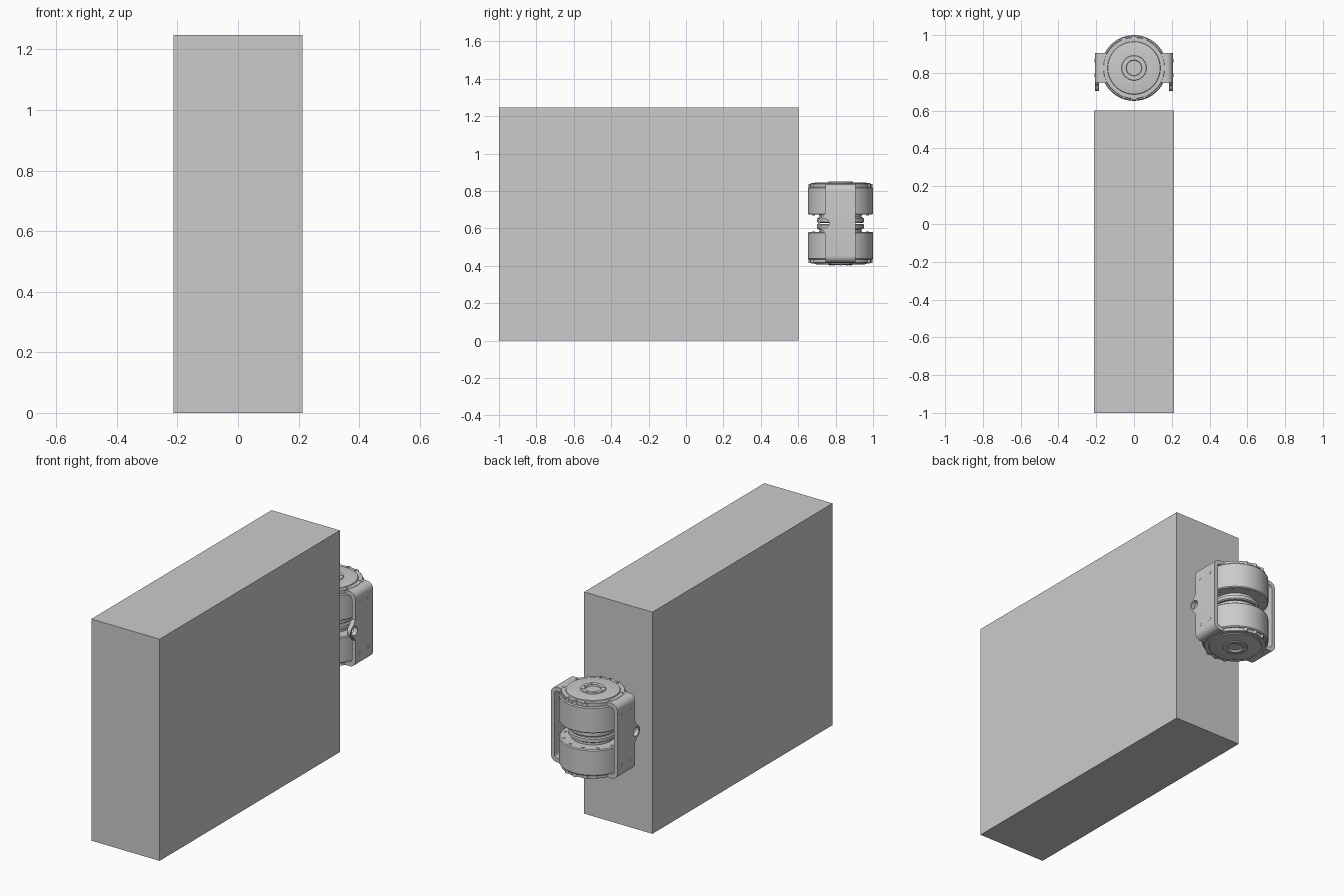
import bpy, bmesh
from math import sin, cos, pi, radians
from mathutils import Matrix, Vector

if "Cube" in bpy.data.objects:
    bpy.data.objects.remove(bpy.data.objects["Cube"])

CY, CZ = 0.826, 0.627            # centre of the actuator
CENTRE = Vector((0, CY, CZ))


def finish(bm, name, smooth=True):
    bmesh.ops.remove_doubles(bm, verts=bm.verts, dist=1e-6)
    bmesh.ops.recalc_face_normals(bm, faces=bm.faces)
    me = bpy.data.meshes.new(name)
    bm.to_mesh(me)
    bm.free()
    ob = bpy.data.objects.new(name, me)
    bpy.context.collection.objects.link(ob)
    bpy.context.view_layer.objects.active = ob
    for o in bpy.context.selected_objects:
        o.select_set(False)
    ob.select_set(True)
    if smooth:
        bpy.ops.object.shade_smooth_by_angle(angle=radians(30))
    return ob


def lathe(name, profile, flip):
    """Spin an (r, z) profile about z; flip turns it upside down."""
    bm = bmesh.new()
    vs = [bm.verts.new((r, 0, z)) for r, z in profile]
    es = [bm.edges.new(p) for p in zip(vs, vs[1:])]
    bmesh.ops.spin(bm, geom=vs + es, cent=(0, 0, 0), axis=(0, 0, 1),
                   angle=2 * pi, steps=64, use_merge=True)
    ob = finish(bm, name)
    ob.location = CENTRE
    ob.rotation_euler.x = pi if flip else 0
    return ob


def rod(bm, p, r, length, axis='Z', seg=16):
    """Capped cylinder centred on p."""
    rot = Matrix.Rotation(pi / 2, 4, 'Y') if axis == 'X' else Matrix()
    bmesh.ops.create_cone(bm, cap_ends=True, segments=seg, radius1=r, radius2=r,
                          depth=length, matrix=Matrix.Translation(p) @ rot)


def prism(bm, pts, offset):
    """Extrude a closed outline of 3D points."""
    f = bm.faces.new([bm.verts.new(p) for p in pts])
    g = bmesh.ops.extrude_face_region(bm, geom=[f])['geom']
    bmesh.ops.translate(bm, vec=offset,
                        verts=[v for v in g if isinstance(v, bmesh.types.BMVert)])


def rounded_rect(hx, hz, r, n=8):
    out = []
    for q, (sx, sz) in enumerate(((1, 1), (-1, 1), (-1, -1), (1, -1))):
        for i in range(n + 1):
            a = (q + i / n) * pi / 2
            out.append((sx * (hx - r) + r * cos(a), sz * (hz - r) + r * sin(a)))
    return out


# Large solid block
bm = bmesh.new()
bmesh.ops.create_cube(bm, size=1, matrix=Matrix.Translation((0, -0.199, 0.6235))
                      @ Matrix.Diagonal((0.425, 1.602, 1.247, 1)))
finish(bm, "main_block", False)

# Motor drums with stepped waist, and end caps
drum = [(0, .003), (.12, .003), (.126, .008), (.126, .026), (.112, .034), (.112, .046),
        (.169, .046), (.174, .051), (.174, .188), (.169, .194), (0, .194)]
cap = [(0, .19), (.163, .19), (.163, .21), (.161, .212), (.14, .212), (.138, .217),
       (.13, .219), (.066, .219), (.064, .223), (.042, .223), (.04, .214), (0, .214)]
for side, flip in (("upper", False), ("lower", True)):
    lathe(side + "_drum", drum, flip)
    lathe(side + "_end_cap", cap, flip)

# Bracket: rounded frame wrapped around both ends of the drums
bm = bmesh.new()
outer = rounded_rect(.207, .2105, .036)
inner = rounded_rect(.185, .1885, .018)
rings = [[bm.verts.new((x, y, z)) for x, z in loop]
         for loop, y in ((outer, -.079), (outer, .079), (inner, .079), (inner, -.079))]
n = len(outer)
for a in range(4):
    A, B = rings[a], rings[(a + 1) % 4]
    for i in range(n):
        j = (i + 1) % n
        bm.faces.new((A[i], A[j], B[j], B[i]))
bracket = finish(bm, "bracket_frame", False)
bracket.location = CENTRE

# Pivot ears that swell out of the bracket side plates
bm = bmesh.new()
arc = [radians(250 - 140 * i / 16) for i in range(17)]
ear = [(-.06, -.062), (-.079, -.058), (-.086, -.05), (-.092, -.04)]
ear += [(-.086 + .035 * cos(a), .035 * sin(a)) for a in arc]
ear += [(-.092, .04), (-.086, .05), (-.079, .058), (-.06, .062)]
for x in (.1845, -.2075):
    prism(bm, [(x, y, z) for y, z in ear], (.023, 0, 0))
ears = finish(bm, "pivot_ears", False)
ears.location = CENTRE

# Pivot holes drilled through ears and plates
bm = bmesh.new()
rod(bm, (0, -.086, 0), .025, .6, 'X', 32)
cutter = finish(bm, "pivot_hole_cutter", False)
cutter.location = CENTRE
cutter.hide_render = True
bpy.context.view_layer.update()
for ob in (bracket, ears):
    mod = ob.modifiers.new("pivot_hole", 'BOOLEAN')
    mod.operation, mod.solver, mod.object = 'DIFFERENCE', 'EXACT', cutter
    for o in bpy.context.selected_objects:
        o.select_set(False)
    ob.select_set(True)
    bpy.context.view_layer.objects.active = ob
    bpy.ops.object.modifier_apply(modifier=mod.name)
    bpy.ops.object.shade_smooth_by_angle(angle=radians(30))
bpy.data.objects.remove(cutter)

# Screws and screw lugs
bm = bmesh.new()
rim = [70, 90, 110, 250, 270, 290, 22, 158, 202, 338]
for s in (1, -1):
    for d in rim:
        c, w = cos(radians(d)), sin(radians(d))
        rod(bm, (.157 * c, .157 * w, s * .2), .014, .023)
        rod(bm, (.152 * c, .152 * w, s * .212), .007, .006)
    for i in range(8):
        a = i * pi / 4
        rod(bm, (.053 * cos(a), .053 * sin(a), s * .223), .006, .003)
    for i in range(12):
        a = (i + .5) * pi / 6
        rod(bm, (.15 * cos(a), .15 * sin(a), s * .046), .008, .006)
    for y in (-.039, .039):
        for z in (-.14, .14):
            rod(bm, (s * .207, y, z), .009, .003, 'X')
screws = finish(bm, "screws_and_lugs")
screws.location = CENTRE
